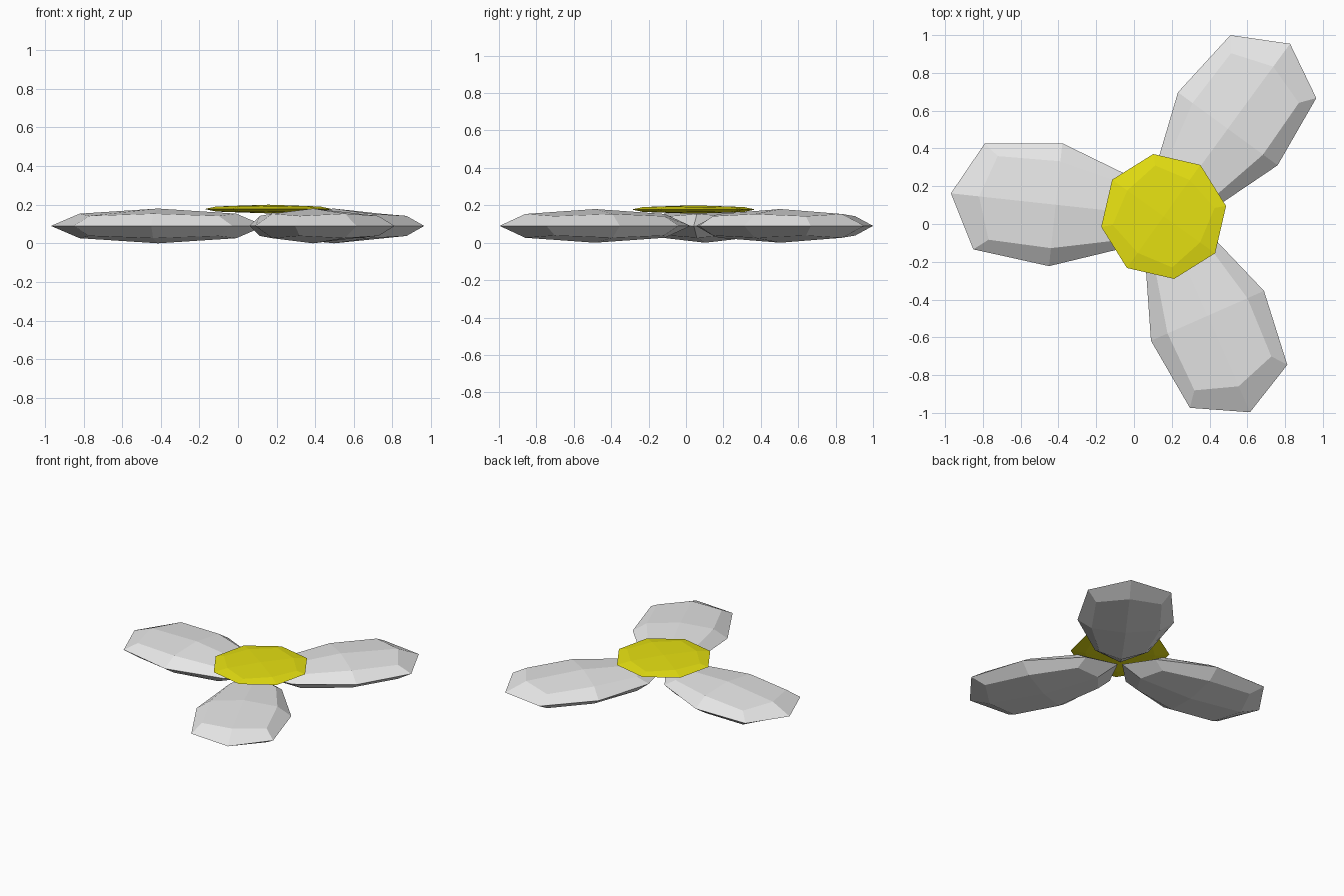
import bpy, bmesh, math
from mathutils import Matrix

if "Cube" in bpy.data.objects:
    bpy.data.objects.remove(bpy.data.objects["Cube"])

CENTRE = (0.157, 0.04)
HEADING = math.radians(53.8)


def material(name, rgb):
    m = bpy.data.materials.new(name)
    m.diffuse_color = (*rgb, 1)
    m.use_nodes = True
    m.node_tree.nodes["Principled BSDF"].inputs["Base Color"].default_value = m.diffuse_color
    return m


def rounded_block(name, shape, height, angle, mat):
    """Once-divided cube pushed to a unit ball, then reshaped by a rule."""
    bm = bmesh.new()
    bmesh.ops.create_cube(bm, size=2)
    bmesh.ops.subdivide_edges(bm, edges=bm.edges[:], cuts=1, use_grid_fill=True)
    for v in bm.verts:
        v.co = shape(*v.co.normalized())
    bmesh.ops.transform(
        bm, verts=bm.verts[:],
        matrix=Matrix.Translation((*CENTRE, height)) @ Matrix.Rotation(angle, 4, 'Z'))
    bmesh.ops.recalc_face_normals(bm, faces=bm.faces[:])
    mesh = bpy.data.meshes.new(name)
    bm.to_mesh(mesh)
    bm.free()
    mesh.materials.append(mat)
    ob = bpy.data.objects.new(name, mesh)
    bpy.context.collection.objects.link(ob)
    return ob


def petal_shape(x, y, z):
    # long flat pad, wider towards the outer tip
    u = 0.575 + max(-0.558, min(0.558, 0.577 * x))
    return (u, 0.327 * y * (1 + 0.31 * x), 0.09 * z)


def disc_shape(x, y, z):
    return (0.335 * x, 0.335 * y, 0.0225 * z)


grey = material("petal_grey", (0.8, 0.8, 0.8))
yellow = material("centre_yellow", (0.94, 0.89, 0.007))

# three petals around the centre
for i in range(3):
    rounded_block(f"petal_{i + 1}", petal_shape, 0.09,
                  HEADING + i * math.tau / 3, grey)

# flat yellow flower centre
rounded_block("flower_centre", disc_shape, 0.1775, HEADING + math.radians(0.7), yellow)
